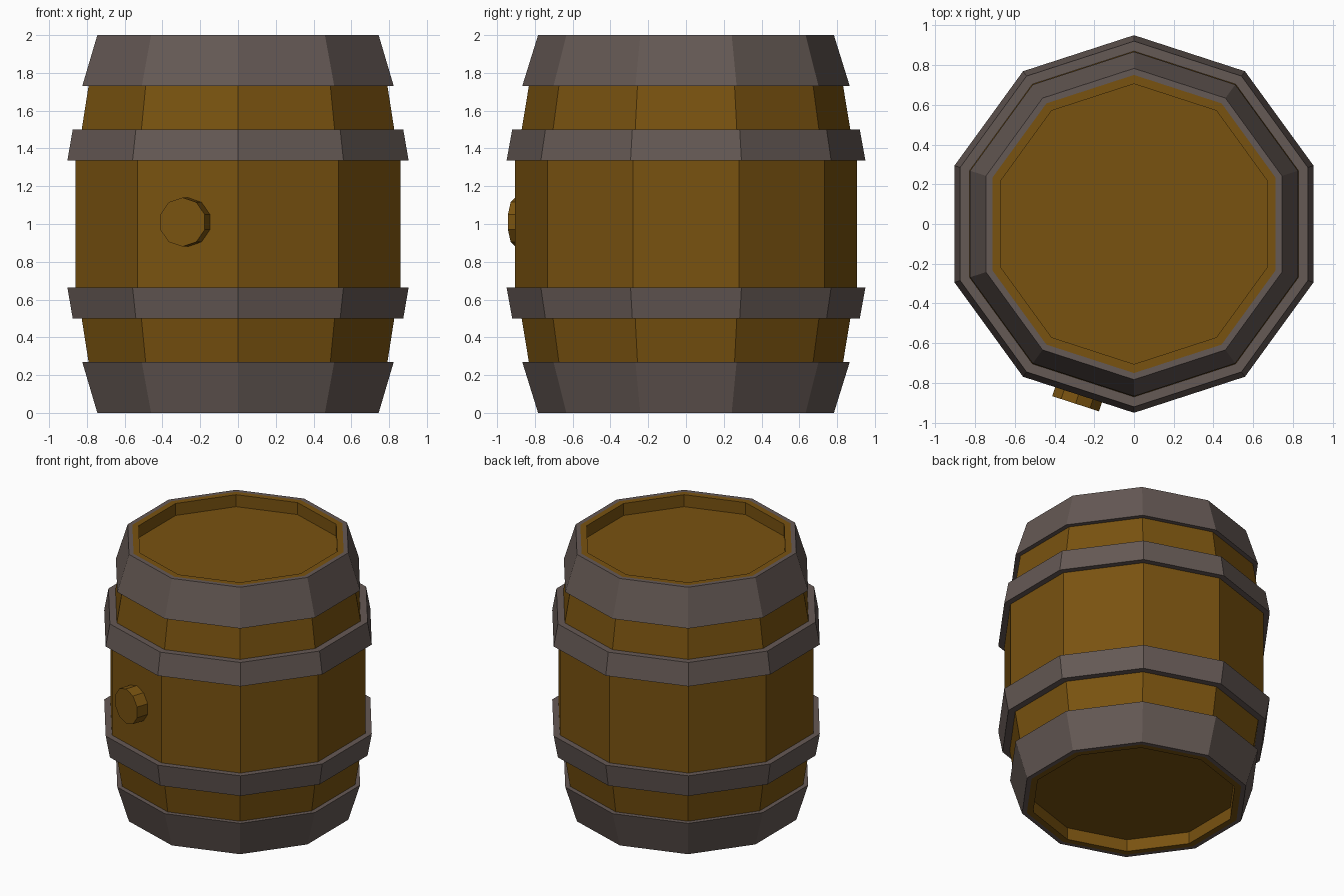
import bpy, bmesh
from math import cos, sin, pi, radians
from mathutils import Matrix

if "Cube" in bpy.data.objects:
    bpy.data.objects.remove(bpy.data.objects["Cube"])

SIDES = 10


def material(name, rgb):
    m = bpy.data.materials.new(name)
    m.diffuse_color = (*rgb, 1)
    m.use_nodes = True
    m.node_tree.nodes["Principled BSDF"].inputs["Base Color"].default_value = m.diffuse_color
    return m


wood = material("wood", (0.19, 0.085, 0.005))
iron = material("iron", (0.13, 0.10, 0.09))


def add_object(name, bm, mat):
    bmesh.ops.recalc_face_normals(bm, faces=bm.faces)
    me = bpy.data.meshes.new(name)
    bm.to_mesh(me)
    bm.free()
    me.materials.append(mat)
    ob = bpy.data.objects.new(name, me)
    bpy.context.collection.objects.link(ob)
    return ob


def lathe(name, profile, mat, closed):
    """Ten-sided lathe of (radius, z); closed loops the profile, else ends are capped."""
    bm = bmesh.new()
    rings = []
    for r, z in profile:
        angles = [pi / 2 + 2 * pi * i / SIDES for i in range(SIDES)]
        rings.append([bm.verts.new((r * cos(a), r * sin(a), z)) for a in angles])
    pairs = list(zip(rings, rings[1:]))
    if closed:
        pairs.append((rings[-1], rings[0]))
    else:
        bm.faces.new(rings[0])
        bm.faces.new(rings[-1])
    for a, b in pairs:
        for i in range(SIDES):
            j = (i + 1) % SIDES
            bm.faces.new((a[i], a[j], b[j], b[i]))
    return add_object(name, bm, mat)


def flip(profile):
    return [(r, 2 - z) for r, z in profile]


# Wooden body with a recessed lid at both ends
upper = [(0.905, 1.335), (0.87, 1.5), (0.832, 1.73), (0.75, 2.0),
         (0.705, 2.0), (0.705, 1.91)]
lathe("barrel_body", flip(upper)[::-1] + upper, wood, False)

# Iron hoops, mirrored top and bottom
end_hoop = [(0.832, 1.73), (0.867, 1.73), (0.783, 2.0), (0.75, 2.0)]
middle_hoop = [(0.905, 1.335), (0.95, 1.335), (0.92, 1.5), (0.87, 1.5)]
for part, profile in (("end_hoop", end_hoop), ("middle_hoop", middle_hoop)):
    lathe("upper_" + part, profile, iron, True)
    lathe("lower_" + part, flip(profile), iron, True)

# Bung on the front stave left of centre
bm = bmesh.new()
bmesh.ops.create_cone(bm, cap_ends=True, segments=10, radius1=0.13, radius2=0.13, depth=0.12)
bmesh.ops.rotate(bm, verts=bm.verts, matrix=Matrix.Rotation(pi / 2, 3, 'X'))
bmesh.ops.translate(bm, verts=bm.verts, vec=(0, -0.891, 1.01))
bmesh.ops.rotate(bm, verts=bm.verts, matrix=Matrix.Rotation(radians(-18), 3, 'Z'))
add_object("bung", bm, wood)
